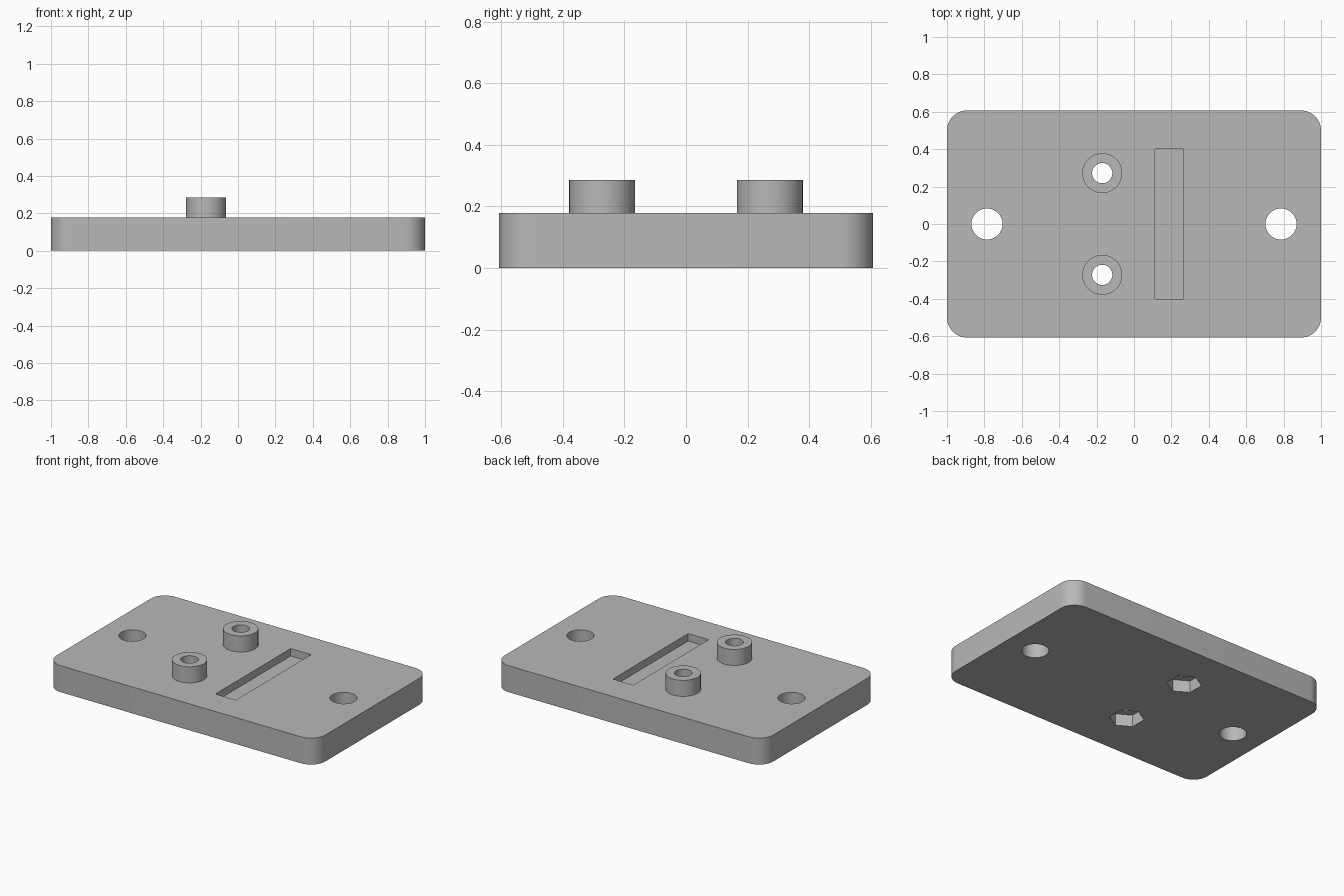
import bpy
import math

cube = bpy.data.objects.get("Cube")
if cube:
    bpy.data.objects.remove(cube, do_unlink=True)

HALF_WIDTH, HALF_DEPTH, THICK, CORNER = 1.0, 0.607, 0.178, 0.107
BOSS_X, BOSS_Y, BOSS_TOP = -0.17, 0.272, 0.286
BOSS_R, SCREW_R, NUT_R, NUT_DEPTH = 0.107, 0.054, 0.107, 0.08
MOUNT_X, MOUNT_R = 0.786, 0.083

grey = bpy.data.materials.new("plain grey")
grey.use_nodes = True
colour = (0.48, 0.48, 0.48, 1)
grey.diffuse_color = colour
grey.node_tree.nodes["Principled BSDF"].inputs["Base Color"].default_value = colour


def prism(name, x, y, z0, z1, radius, sides=64, turn=0.0):
    bpy.ops.mesh.primitive_cylinder_add(
        vertices=sides, radius=radius, depth=z1 - z0,
        location=(x, y, (z0 + z1) / 2), rotation=(0, 0, turn))
    obj = bpy.context.object
    obj.name = name
    obj.data.materials.append(grey)
    return obj


def box(name, x0, x1, y0, y1, z0, z1):
    bpy.ops.mesh.primitive_cube_add(
        size=1, location=((x0 + x1) / 2, (y0 + y1) / 2, (z0 + z1) / 2))
    obj = bpy.context.object
    obj.name = name
    obj.scale = (x1 - x0, y1 - y0, z1 - z0)
    bpy.ops.object.transform_apply(location=True, rotation=True, scale=True)
    obj.data.materials.append(grey)
    return obj


def apply(obj, mod):
    bpy.context.view_layer.objects.active = obj
    bpy.ops.object.modifier_apply(modifier=mod.name)


def combine(obj, other, operation):
    mod = obj.modifiers.new("combine", "BOOLEAN")
    mod.solver = "EXACT"
    mod.operation = operation
    mod.object = other
    apply(obj, mod)
    bpy.data.objects.remove(other, do_unlink=True)


# Base plate with rounded vertical corners
plate = box("base_plate", -HALF_WIDTH, HALF_WIDTH, -HALF_DEPTH, HALF_DEPTH, 0, THICK)
weights = plate.data.attributes.new("bevel_weight_edge", "FLOAT", "EDGE")
for edge in plate.data.edges:
    a, b = (plate.data.vertices[i].co for i in edge.vertices)
    weights.data[edge.index].value = 1.0 if abs(a.z - b.z) > THICK / 2 else 0.0
bevel = plate.modifiers.new("corners", "BEVEL")
bevel.limit_method = "WEIGHT"
bevel.width = CORNER
bevel.segments = 12
apply(plate, bevel)

# Bosses with screw holes, and hexagonal nut pockets underneath
for side in (-1, 1):
    y = side * BOSS_Y
    combine(plate, prism("boss", BOSS_X, y, THICK / 2, BOSS_TOP, BOSS_R), "UNION")
    combine(plate, prism("screw_hole", BOSS_X, y, -0.1, 0.5, SCREW_R), "DIFFERENCE")
    combine(plate, prism("nut_pocket", BOSS_X, y, -0.1, NUT_DEPTH, NUT_R, 6), "DIFFERENCE")

# Mounting holes at both ends
for side in (-1, 1):
    combine(plate, prism("mounting_hole", side * MOUNT_X, 0, -0.1, 0.5, MOUNT_R), "DIFFERENCE")

# Shallow slot in the top
combine(plate, box("slot", 0.112, 0.264, -0.4, 0.4, THICK - 0.05, 0.5), "DIFFERENCE")

bpy.ops.object.select_all(action="DESELECT")
plate.select_set(True)
bpy.context.view_layer.objects.active = plate
bpy.ops.object.shade_smooth_by_angle(angle=math.radians(30))
